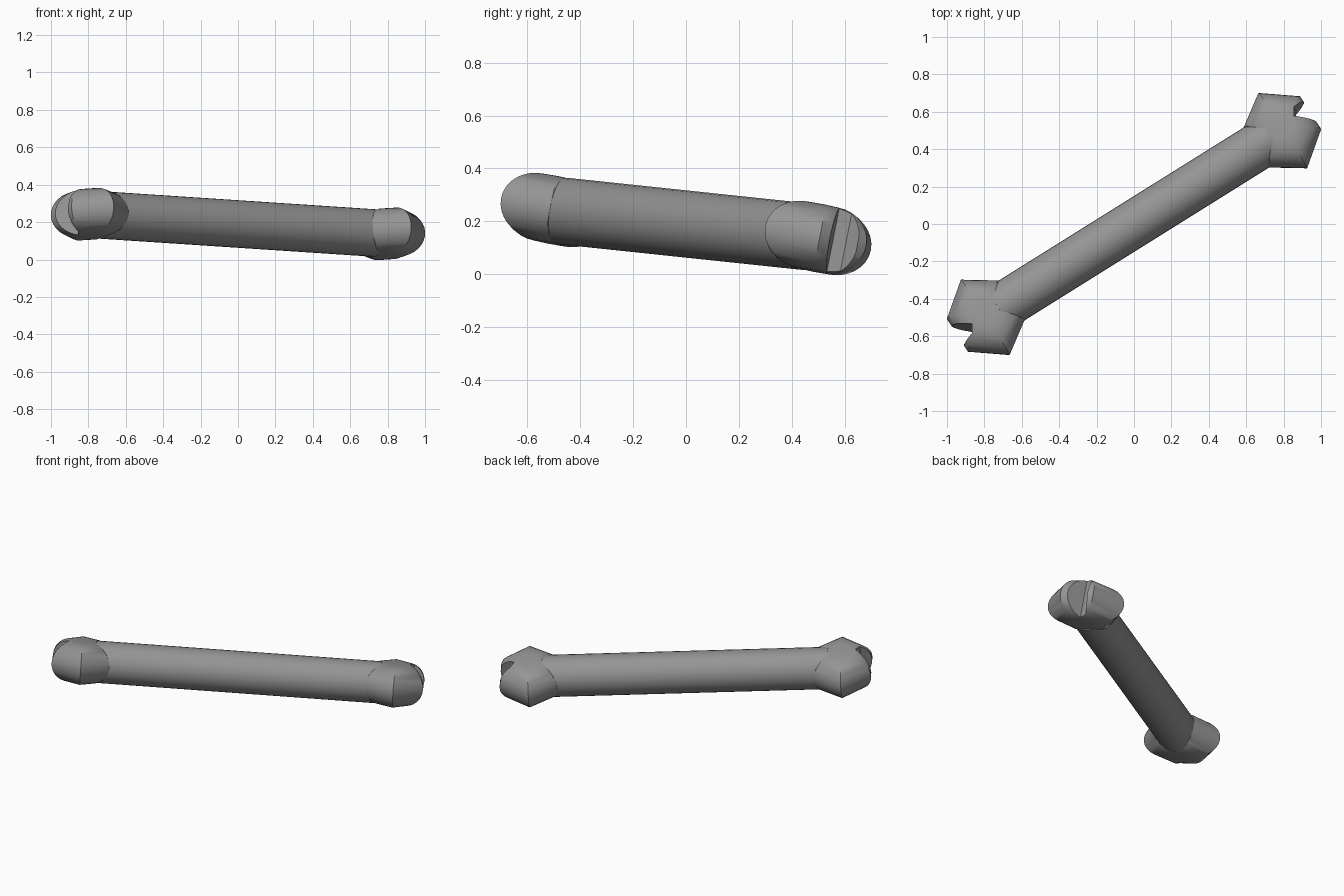
import bpy, bmesh, math
from mathutils import Matrix, Vector

if "Cube" in bpy.data.objects:
    bpy.data.objects.remove(bpy.data.objects["Cube"])

# whole spanner is tilted slightly and turned diagonally; heads are also rolled about the shaft
TURN = math.radians(32)
PLACE = Matrix.Translation((0, 0, 0.19)) @ Matrix.Rotation(TURN, 4, 'Z') \
    @ Matrix.Rotation(math.radians(3.2), 4, 'Y')
HEAD_PLACE = PLACE @ Matrix.Rotation(math.radians(-11), 4, 'X')

# dark grey finish
grey = bpy.data.materials.new("dark_grey")
grey.diffuse_color = (0.3, 0.3, 0.3, 1)
grey.use_nodes = True
grey.node_tree.nodes["Principled BSDF"].inputs["Base Color"].default_value = grey.diffuse_color


def loft(rings, name):
    """Skin a stack of closed rings and cap both ends."""
    bm = bmesh.new()
    loops = [[bm.verts.new(p) for p in r] for r in rings]
    n = len(loops[0])
    for a, b in zip(loops, loops[1:]):
        for i in range(n):
            j = (i + 1) % n
            bm.faces.new((a[i], a[j], b[j], b[i]))
    bm.faces.new(loops[0])
    bm.faces.new(loops[-1])
    bmesh.ops.recalc_face_normals(bm, faces=bm.faces)
    me = bpy.data.meshes.new(name)
    bm.to_mesh(me)
    bm.free()
    me.materials.append(grey)
    ob = bpy.data.objects.new(name, me)
    bpy.context.collection.objects.link(ob)
    return ob


def smooth(ob, angle):
    bpy.ops.object.select_all(action='DESELECT')
    ob.select_set(True)
    bpy.context.view_layer.objects.active = ob
    bpy.ops.object.shade_smooth_by_angle(angle=math.radians(angle))


# round shaft
R, N = 0.127, 32
ring = [(R * math.cos(2 * math.pi * i / N), R * math.sin(2 * math.pi * i / N)) for i in range(N)]
smooth(loft([[PLACE @ Vector((x, y, z)) for y, z in ring] for x in (-0.86, 0.86)], "shaft"), 30)

# six-sided heads with a half-round rim, and a notch in each open end
CX, H, STEPS = 0.944, 0.126, 16
HEX = [(0.77, 0.127), (0.938, 0.245), (1.118, 0.108),
       (1.118, -0.102), (0.943, -0.241), (0.77, -0.125)]
NOTCH = [(0.862, 0.557), (1.15, 0.525), (1.15, 0.69), (0.905, 0.65), (0.862, 0.607)]
UNTURN = Matrix.Rotation(-TURN, 4, 'Z')
for side, label in ((1, "right"), (-1, "left")):
    rings = []
    for s in range(STEPS + 1):
        t = math.pi * (s / STEPS - 0.5)
        k = 0.28 + 0.72 * math.cos(t)
        rings.append([HEAD_PLACE @ Vector((side * (CX + (x - CX) * k), side * y * k, H * math.sin(t)))
                      for x, y in HEX])
    head = loft(rings, label + "_head")

    # notch cutter, square to the rolled head
    cutter = loft([[HEAD_PLACE @ UNTURN @ Vector((side * x, side * y, z)) for x, y in NOTCH]
                   for z in (-0.3, 0.3)], label + "_notch_cutter")
    cutter.hide_render = True
    mod = head.modifiers.new("notch", 'BOOLEAN')
    mod.operation = 'DIFFERENCE'
    mod.solver = 'EXACT'
    mod.object = cutter
    bpy.context.view_layer.objects.active = head
    bpy.ops.object.modifier_apply(modifier=mod.name)
    bpy.data.objects.remove(cutter)
    smooth(head, 40)
